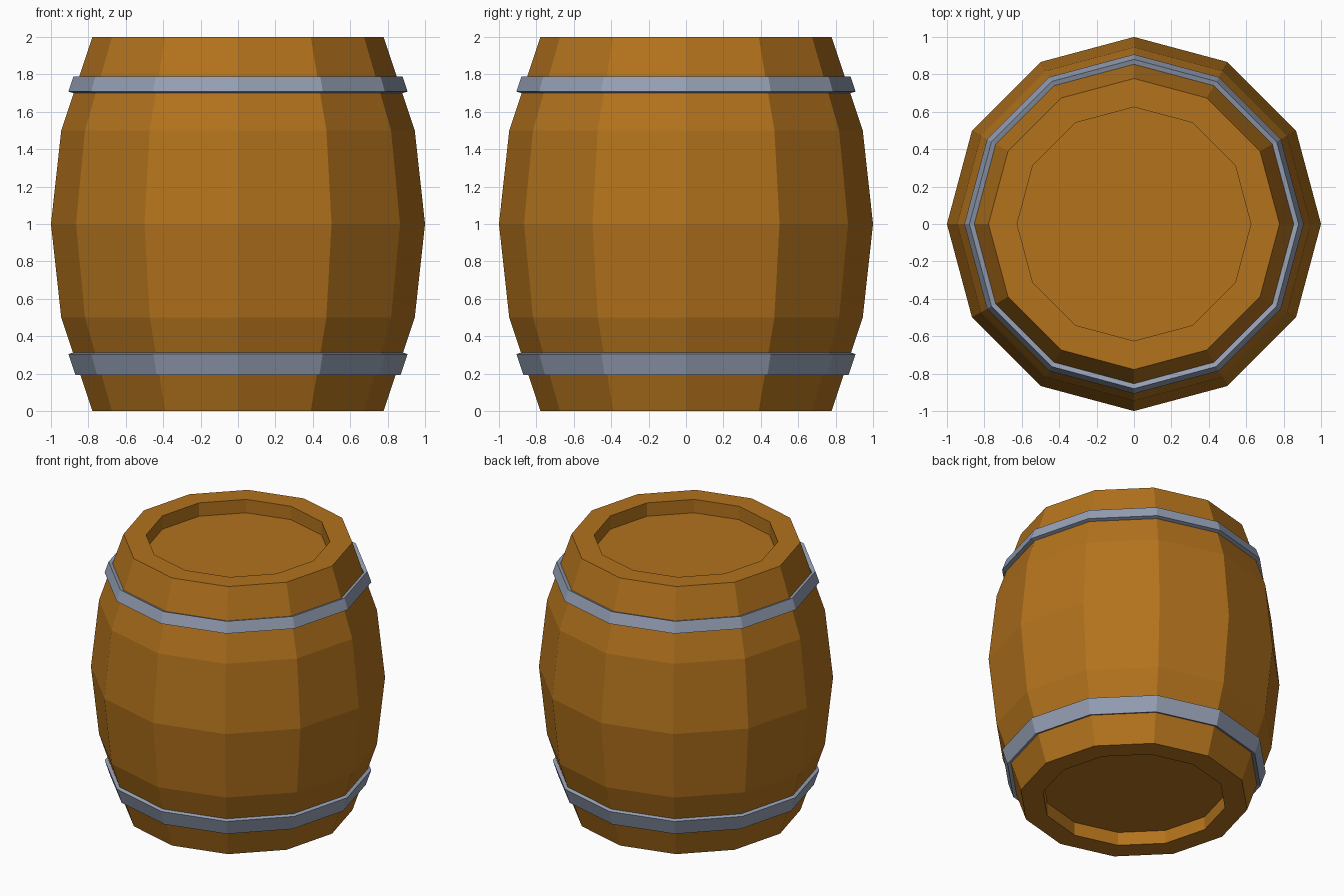
import bpy, bmesh
from math import cos, sin, tau

if "Cube" in bpy.data.objects:
    bpy.data.objects.remove(bpy.data.objects["Cube"])

SIDES = 12


def material(name, color):
    m = bpy.data.materials.new(name)
    m.diffuse_color = (*color, 1)
    m.use_nodes = True
    m.node_tree.nodes["Principled BSDF"].inputs["Base Color"].default_value = m.diffuse_color
    return m


def lathe(name, profile, mat, closed=False):
    """Spin an (r, z) profile; open profiles get a cap at both ends."""
    bm = bmesh.new()
    rings = [[bm.verts.new((r * cos(tau * i / SIDES), r * sin(tau * i / SIDES), z))
              for i in range(SIDES)] for r, z in profile]
    pairs = list(zip(rings, rings[1:]))
    if closed:
        pairs.append((rings[-1], rings[0]))
    else:
        bm.faces.new(rings[0])
        bm.faces.new(rings[-1])
    for a, b in pairs:
        for i in range(SIDES):
            j = (i + 1) % SIDES
            bm.faces.new((a[i], a[j], b[j], b[i]))
    bmesh.ops.recalc_face_normals(bm, faces=bm.faces)
    mesh = bpy.data.meshes.new(name)
    bm.to_mesh(mesh)
    bm.free()
    mesh.materials.append(mat)
    obj = bpy.data.objects.new(name, mesh)
    bpy.context.collection.objects.link(obj)
    return obj


wood = material("wood", (0.45, 0.17, 0.012))
iron = material("iron", (0.30, 0.35, 0.46))

# Barrel body with recessed heads, profile mirrored about z = 1
half = [(0.625, 0.10), (0.625, 0), (0.778, 0), (0.945, 0.5)]
body = half + [(1.0, 1.0)] + [(r, 2 - z) for r, z in reversed(half)]
lathe("barrel_body", body, wood)

# Tilted metal hoops following the stave slope
lathe("upper_hoop", [(0.907, 1.708), (0.88, 1.788), (0.854, 1.779), (0.879, 1.70)],
      iron, closed=True)
lathe("lower_hoop", [(0.87, 0.194), (0.906, 0.304), (0.881, 0.313), (0.845, 0.203)],
      iron, closed=True)
